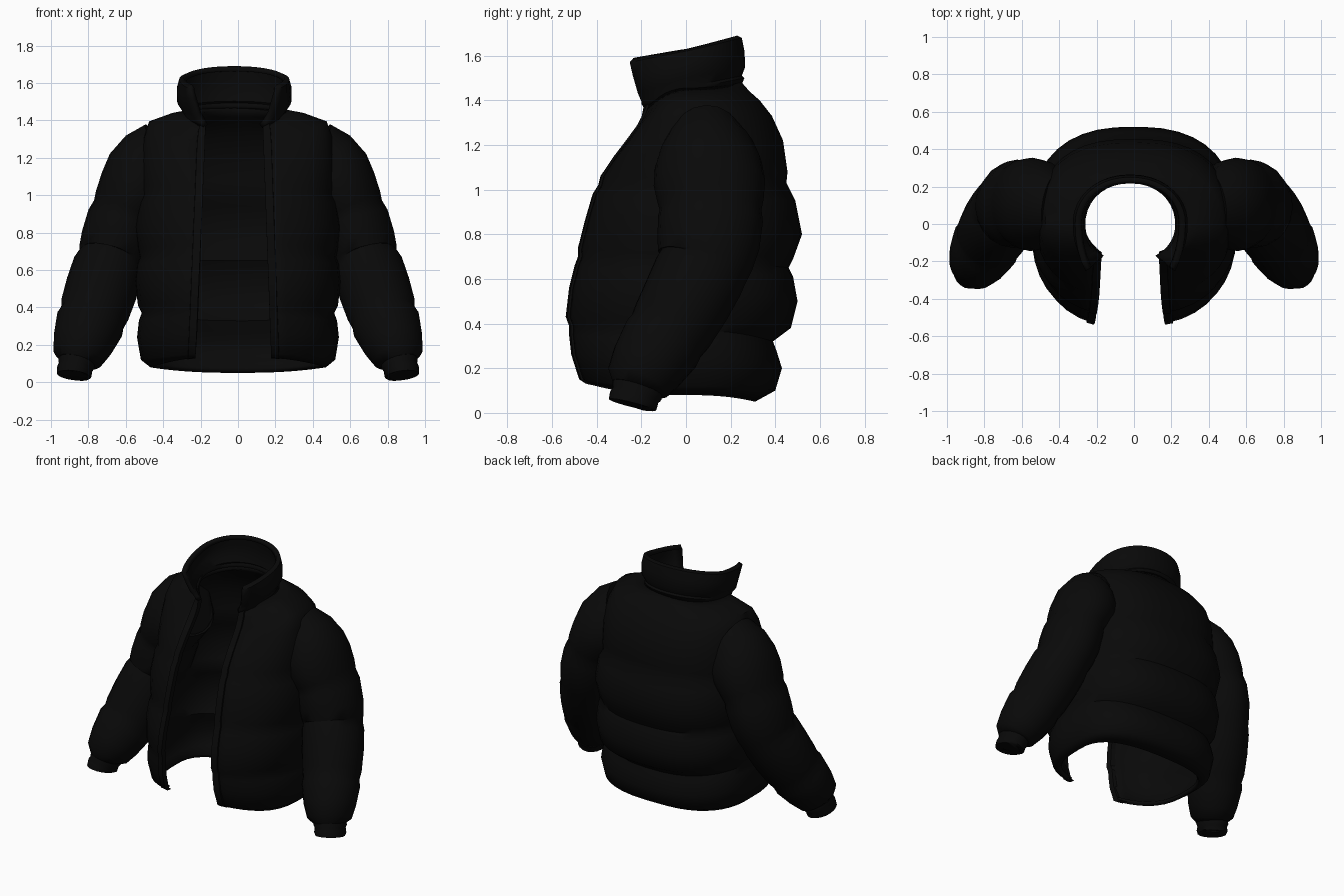
import bpy, bmesh, math
from mathutils import Vector

black = bpy.data.materials.new("black fabric")
black.diffuse_color = (0.0027, 0.0027, 0.0027, 1)


def make(name, rings, closed=False, thick=0.0, cap=False):
    """Skin a list of point rings into a smooth-shaded object."""
    bm = bmesh.new()
    vs = [[bm.verts.new(p) for p in r] for r in rings]
    n = len(rings[0])
    for a, b in zip(vs, vs[1:]):
        for j in range(n if closed else n - 1):
            k = (j + 1) % n
            bm.faces.new((a[j], a[k], b[k], b[j]))
    if cap:
        bm.faces.new(vs[0][::-1])
        bm.faces.new(vs[-1])
    if closed:
        bmesh.ops.recalc_face_normals(bm, faces=bm.faces)
    me = bpy.data.meshes.new(name)
    bm.to_mesh(me)
    bm.free()
    me.materials.append(black)
    ob = bpy.data.objects.new(name, me)
    bpy.context.collection.objects.link(ob)
    if thick:
        m = ob.modifiers.new("thickness", 'SOLIDIFY')
        m.thickness, m.offset = thick, -1
    bpy.ops.object.select_all(action='DESELECT')
    bpy.context.view_layer.objects.active = ob
    ob.select_set(True)
    bpy.ops.object.shade_smooth_by_angle(angle=math.radians(50))
    return ob


def open_ring(zf, zs, zb, w, yf, yb, xr, xl, xc=0.0, e=0.8, n=36, zpow=2):
    """Rounded outline open at the front; zf and yf are reached at its two ends."""
    a0 = -math.acos((xr / w) ** (1 / e))
    a1 = math.pi + math.acos((xl / w) ** (1 / e))
    pts = []
    for i in range(n + 1):
        t = a0 + (a1 - a0) * i / n
        c, s = math.cos(t), math.sin(t)
        end = 1 if s > 0 else abs(math.sin(a0 if c > 0 else a1))
        q = min(1, abs(s) / end)
        x = xc + w * math.copysign(abs(c) ** e, c)
        y = (yb if s > 0 else yf) * q ** e
        z = zs + ((zb if s > 0 else zf) - zs) * q ** zpow
        pts.append(Vector((x, y, z)))
    return pts


# Torso: front, side and back height, half width, front y, back y
torso_rows = [
    (.13, .08, .05, .47, -.44, .31), (.15, .12, .10, .52, -.47, .40),
    (.26, .24, .20, .54, -.505, .43), (.35, .33, .28, .53, -.515, .405),
    (.39, .37, .32, .515, -.515, .39), (.43, .41, .38, .535, -.53, .47),
    (.56, .54, .50, .55, -.515, .50), (.66, .63, .61, .54, -.49, .48),
    (.70, .67, .65, .525, -.475, .46), (.74, .71, .69, .535, -.475, .48),
    (.86, .83, .80, .55, -.445, .52), (.98, .96, .95, .53, -.41, .49),
    (1.02, 1.0, 1.03, .515, -.385, .45), (1.06, 1.05, 1.08, .52, -.375, .455),
    (1.15, 1.18, 1.22, .52, -.315, .435), (1.22, 1.31, 1.33, .505, -.26, .385),
    (1.28, 1.395, 1.40, .475, -.215, .33), (1.33, 1.44, 1.44, .35, -.19, .285),
    (1.37, 1.455, 1.48, .27, -.18, .25)]
torso = []
for r in torso_rows:
    f = r[0] / 1.37
    torso.append(open_ring(*r, .19 - .05 * f, .24 - .06 * f, e=.8 + .2 * max(0, f - .9) / .1))
make("torso", torso, thick=0.03)

# Collar: flared puffy band standing on the neckline
collar_rows = [
    (1.36, 1.43, 1.46, .265, -.185, .245, .15, .16), (1.385, 1.45, 1.50, .28, -.20, .262, .17, .17),
    (1.395, 1.46, 1.51, .278, -.20, .25, .175, .175), (1.43, 1.50, 1.55, .305, -.215, .265, .20, .20),
    (1.51, 1.57, 1.62, .308, -.238, .262, .225, .225), (1.57, 1.62, 1.68, .295, -.252, .25, .24, .24),
    (1.59, 1.63, 1.69, .27, -.235, .23, .225, .225)]
make("collar", [open_ring(*r, xc=-.02, e=.95, n=28, zpow=1) for r in collar_rows], thick=0.03)


def tube(path, side, n=20):
    """Rings across a path of (x, y, z, radius across, radius in depth)."""
    ps = [Vector((p[0] * side, p[1], p[2])) for p in path]
    rings = []
    for i, p in enumerate(ps):
        t = (ps[min(i + 1, len(ps) - 1)] - ps[max(i - 1, 0)]).normalized()
        u = Vector((0, 1, 0)).cross(t).normalized()
        v = t.cross(u)
        rings.append([p + u * path[i][3] * math.cos(a) + v * path[i][4] * math.sin(a)
                      for a in (2 * math.pi * j / n for j in range(n))])
    return rings


# Sleeves: puffs narrowing to the wrist
sleeve_path = [
    (.425, .09, 1.175, .215, .18), (.47, .095, 1.16, .205, .215), (.505, .10, 1.11, .212, .24),
    (.55, .105, 1.03, .20, .25), (.59, .11, .95, .185, .238), (.605, .11, .91, .176, .228),
    (.62, .11, .87, .187, .235), (.65, .10, .76, .19, .23), (.67, .085, .68, .185, .215),
    (.68, .075, .65, .178, .205), (.695, .055, .61, .19, .208), (.73, .0, .50, .193, .202),
    (.765, -.06, .39, .187, .192), (.779, -.088, .345, .176, .182), (.793, -.11, .31, .184, .188),
    (.83, -.175, .21, .163, .17), (.856, -.215, .14, .138, .148), (.864, -.225, .11, .10, .11)]
cuff_path = [(.855, -.205, .13, .092, .108), (.864, -.22, .10, .10, .118),
             (.869, -.226, .08, .092, .108), (.876, -.236, .055, .096, .112),
             (.881, -.244, .037, .088, .105), (.877, -.238, .047, .07, .085),
             (.862, -.215, .10, .065, .078)]
for side, label in ((1, "right"), (-1, "left")):
    make(label + "_sleeve", tube(sleeve_path, side), closed=True, cap=True)
    make(label + "_cuff", tube(cuff_path, side), closed=True, cap=True)

# Zip plackets: raised strips along both front edges
for ends, label in (((0, 1), "right"), ((-1, -2), "left")):
    rings = []
    for row in torso:
        p, q = row[ends[0]], row[ends[1]]
        d = (q - p).normalized()
        o = Vector((0, -1, 0.1))
        rings.append([p - d * .008 + o * .006, p + d * .035 + o * .01,
                      p + d * .04 - o * .03, p - d * .008 - o * .035])
    make(label + "_placket", rings, closed=True, cap=True)
